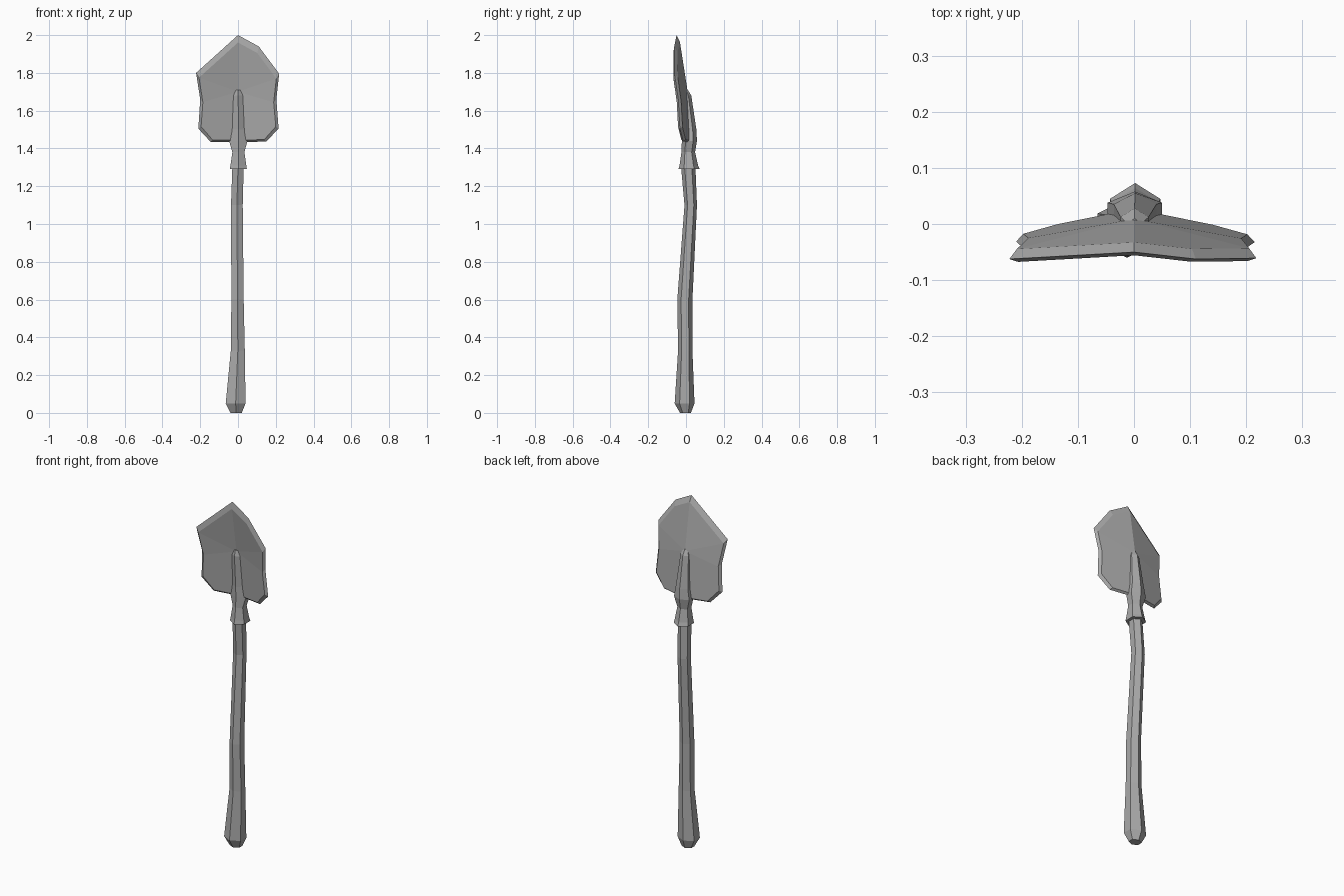
import bpy, bmesh, math

if "Cube" in bpy.data.objects:
    bpy.data.objects.remove(bpy.data.objects["Cube"])

grey = bpy.data.materials.new("plain_grey")
grey.diffuse_color = (0.4, 0.4, 0.4, 1)
grey.use_nodes = True
grey.node_tree.nodes["Principled BSDF"].inputs["Base Color"].default_value = grey.diffuse_color


def finish(bm, name):
    bmesh.ops.recalc_face_normals(bm, faces=bm.faces)
    mesh = bpy.data.meshes.new(name)
    bm.to_mesh(mesh)
    bm.free()
    mesh.materials.append(grey)
    ob = bpy.data.objects.new(name, mesh)
    bpy.context.collection.objects.link(ob)


def bridge(bm, a, b):
    n = len(a)
    for i in range(n):
        bm.faces.new((a[i], a[(i + 1) % n], b[(i + 1) % n], b[i]))


def hex_loft(name, rings):
    """Six-sided loft, corners facing front and back: z, x0, x1, y0, y1."""
    bm = bmesh.new()
    loops = []
    for z, x0, x1, y0, y1 in rings:
        cx, cy = (x0 + x1) / 2, (y0 + y1) / 2
        rx, ry = (x1 - x0) / 2 / math.cos(math.pi / 6), (y1 - y0) / 2
        loops.append([bm.verts.new((cx + rx * math.cos(a), cy + ry * math.sin(a), z))
                      for a in (math.pi / 6 + i * math.pi / 3 for i in range(6))])
    for a, b in zip(loops, loops[1:]):
        bridge(bm, a, b)
    bm.faces.new(loops[0])
    bm.faces.new(loops[-1])
    finish(bm, name)


# Crooked wooden handle with a swollen grip
hex_loft("handle", [
    (0.00, -0.040, 0.020, -0.032, 0.026),
    (0.05, -0.065, 0.040, -0.060, 0.045),
    (0.33, -0.038, 0.036, -0.042, 0.034),
    (0.60, -0.035, 0.030, -0.046, 0.034),
    (1.10, -0.037, 0.025, -0.008, 0.058),
    (1.30, -0.030, 0.030, -0.026, 0.050),
])

# Socket: collar, neck, flare and tapering spine through the blade
hex_loft("socket", [
    (1.29, -0.043, 0.047, -0.040, 0.073),
    (1.31, -0.040, 0.044, -0.034, 0.064),
    (1.38, -0.030, 0.034, -0.024, 0.048),
    (1.44, -0.047, 0.050, -0.022, 0.058),
    (1.50, -0.036, 0.040, -0.024, 0.055),
    (1.68, -0.024, 0.026, -0.034, 0.028),
    (1.71, -0.012, 0.014, -0.026, 0.010),
])

# Blade outline (x, z), clockwise from the tip, with a chipped right shoulder
outline = [(0, 2.0), (0.11, 1.94), (0.218, 1.795), (0.203, 1.66), (0.215, 1.505),
           (0.15, 1.437), (0, 1.432), (-0.145, 1.435), (-0.21, 1.505),
           (-0.2, 1.66), (-0.222, 1.8)]
spine = [(1.4, 0.018), (1.7, -0.003), (1.8, -0.018), (2.0, -0.05)]


def blade_y(x, z):
    """Folded sheet: spine height at z, swept forward towards the sides."""
    for (z0, y0), (z1, y1) in zip(spine, spine[1:]):
        if z <= z1:
            break
    return y0 + (y1 - y0) * (z - z0) / (z1 - z0) - 0.2 * abs(x)


bm = bmesh.new()
loops = []
for dy, inset in ((-0.012, 0.93), (0, 1), (0.012, 0.94)):
    loop = []
    for x, z in outline:
        # Wide bevel towards the tip, thin bevel along the bottom
        zi = 1.44 + (z - 1.44) * inset if z > 1.6 else z + (1 - inset) * 0.15
        loop.append(bm.verts.new((x * inset, blade_y(x * inset, zi) + dy, zi)))
    loops.append(loop)
bridge(bm, loops[0], loops[1])
bridge(bm, loops[1], loops[2])
for loop, dy in ((loops[0], -0.012), (loops[2], 0.012)):
    hub = bm.verts.new((0, blade_y(0, 1.7) + dy, 1.7))
    for i in range(len(loop)):
        bm.faces.new((loop[i], loop[(i + 1) % len(loop)], hub))
finish(bm, "blade")
